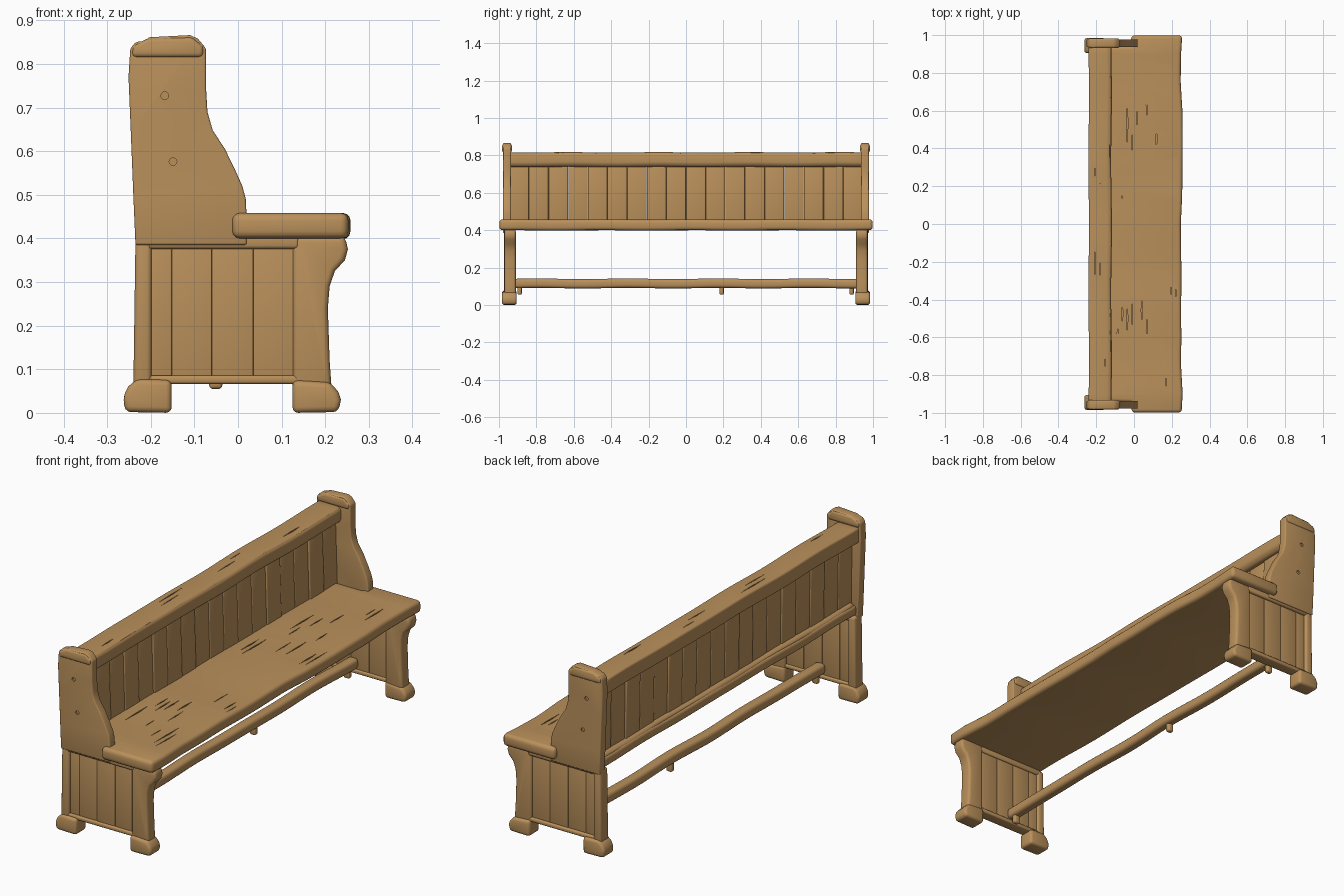
import bpy, bmesh, math, random
from mathutils import Vector

random.seed(4)
if "Cube" in bpy.data.objects:
    bpy.data.objects.remove(bpy.data.objects["Cube"])

wood = bpy.data.materials.new("warm_wood")
wood.use_nodes = True
COLOUR = (0.49, 0.28, 0.105, 1)
wood.diffuse_color = COLOUR
wood.node_tree.nodes["Principled BSDF"].inputs["Base Color"].default_value = COLOUR


def finish(name, bm):
    bmesh.ops.recalc_face_normals(bm, faces=bm.faces)
    mesh = bpy.data.meshes.new(name)
    bm.to_mesh(mesh)
    bm.free()
    mesh.materials.append(wood)
    ob = bpy.data.objects.new(name, mesh)
    bpy.context.collection.objects.link(ob)
    return ob


def add_prism(bm, pts, axis, lo, hi):
    """Extrude an outline along y or z."""
    place = (lambda p, t: (p[0], t, p[1])) if axis == "y" else (lambda p, t: (p[0], p[1], t))
    base = bm.faces.new([bm.verts.new(place(p, lo)) for p in pts])
    top = bmesh.ops.extrude_face_region(bm, geom=[base])["geom"]
    shift = Vector(place((0, 0), hi - lo))
    bmesh.ops.translate(bm, verts=[v for v in top if isinstance(v, bmesh.types.BMVert)], vec=shift)


def prism(name, pts, axis, lo, hi, bevel=0.01, wobble=0.0):
    bm = bmesh.new()
    add_prism(bm, pts, axis, min(lo, hi), max(lo, hi))
    bmesh.ops.recalc_face_normals(bm, faces=bm.faces)
    sharp = [e for e in bm.edges if e.calc_face_angle(0) > math.radians(32)]
    bmesh.ops.bevel(bm, geom=sharp, offset=bevel, segments=3, profile=0.5,
                    affect="EDGES", clamp_overlap=True)
    if wobble:
        # gentle hand-worn waviness along the length
        for i in range(-15, 16):
            bmesh.ops.bisect_plane(bm, geom=bm.verts[:] + bm.edges[:] + bm.faces[:],
                                   plane_co=(0, i * 0.06, 0), plane_no=(0, 1, 0))
        phase = random.uniform(0, 6)
        for v in bm.verts:
            y = v.co.y
            v.co.x += wobble * math.sin(y * 9 + phase)
            v.co.z += wobble * 0.6 * math.sin(y * 13 + phase * 2)
    return finish(name, bm)


def rect(x0, x1, z0, z1):
    return [(x0, z0), (x1, z0), (x1, z1), (x0, z1)]


def carve(ob, bm):
    """Subtract a temporary cutter and bake the result."""
    cutter = finish("cutter", bm)
    cutter.hide_render = True
    mod = ob.modifiers.new("carve", "BOOLEAN")
    mod.operation, mod.solver, mod.object = "DIFFERENCE", "EXACT", cutter
    graph = bpy.context.evaluated_depsgraph_get()
    mesh = bpy.data.meshes.new_from_object(ob.evaluated_get(graph))
    ob.modifiers.clear()
    ob.data = mesh
    bpy.data.objects.remove(cutter)


def cracks(ob, x0, x1, lanes, z, reach):
    """Long thin splits in the top of a board, one per lane."""
    bm = bmesh.new()
    for i in range(lanes):
        x = x0 + (x1 - x0) * (i + 0.5) / lanes
        for half in (-1, 1):
            y, r = half * random.uniform(0.15, reach), random.uniform(0.04, 0.1)
            w = random.uniform(0.002, 0.004)
            add_prism(bm, [(x - w, y), (x, y - r), (x + w, y + r * 0.2), (x, y + r)],
                      "z", z - 0.008, z + 0.02)
    carve(ob, bm)


# --- End frames -----------------------------------------------------------
UPRIGHT = [(-0.235, 0.385), (-0.24, 0.5), (-0.246, 0.65), (-0.251, 0.77), (-0.247, 0.835),
           (-0.235, 0.85), (-0.212, 0.853), (-0.205, 0.861), (-0.11, 0.866), (-0.092, 0.858),
           (-0.073, 0.835), (-0.073, 0.74), (-0.07, 0.69), (-0.058, 0.648), (-0.03, 0.605),
           (-0.008, 0.56), (0.01, 0.52), (0.018, 0.49), (0.02, 0.44), (0.02, 0.385)]
FRONT_POST = [(0.125, 0.05), (0.215, 0.05), (0.21, 0.12), (0.206, 0.24), (0.21, 0.29),
              (0.222, 0.325), (0.245, 0.35), (0.252, 0.375), (0.245, 0.405), (0.125, 0.405)]
BACK_POST = [(-0.24, 0.05), (-0.198, 0.05), (-0.198, 0.4), (-0.235, 0.4)]
BACK_FOOT = [(-0.258, 0.002), (-0.152, 0), (-0.152, 0.075), (-0.232, 0.078),
             (-0.252, 0.06), (-0.264, 0.035)]
FRONT_FOOT = [(0.125, 0), (0.23, 0.002), (0.236, 0.03), (0.23, 0.048), (0.212, 0.07),
              (0.125, 0.075)]

for side, s in (("left", 1), ("right", -1)):
    # names follow the model facing -y: the two ends are far and near
    end = "back" if s > 0 else "front"
    upright = prism(end + "_upright", UPRIGHT, "y", s * 0.936, s * 0.978, 0.011)
    prism(end + "_cap", [(-0.244, 0.815), (-0.08, 0.815), (-0.078, 0.84), (-0.105, 0.862),
                         (-0.205, 0.859), (-0.242, 0.842)],
          "y", s * 0.931, s * 0.983, 0.01)
    # peg holes on the outer face
    bm = bmesh.new()
    for x, z in ((-0.168, 0.727), (-0.149, 0.576)):
        ring = [(x + 0.009 * math.cos(a * math.tau / 10), z + 0.009 * math.sin(a * math.tau / 10))
                for a in range(10)]
        add_prism(bm, ring, "y", s * 0.971, s * 1.0)
    carve(upright, bm)

    prism(end + "_front_post", FRONT_POST, "y", s * 0.91, s * 0.971, 0.013)
    prism(end + "_back_post", BACK_POST, "y", s * 0.912, s * 0.973, 0.011)
    prism(end + "_back_foot", BACK_FOOT, "y", s * 0.905, s * 0.984, 0.013)
    prism(end + "_front_foot", FRONT_FOOT, "y", s * 0.905, s * 0.984, 0.013)
    prism(end + "_top_rail", rect(-0.215, 0.14, 0.376, 0.408), "y", s * 0.914, s * 0.972, 0.008)
    prism(end + "_bottom_rail", rect(-0.215, 0.14, 0.066, 0.086), "y", s * 0.915, s * 0.97, 0.007)
    # vertical boards inside the frame
    edges = [-0.21, -0.152, -0.06, 0.035, 0.135]
    for i, (a, b) in enumerate(zip(edges, edges[1:])):
        d = random.uniform(0, 0.003)
        prism(f"{end}_panel_board_{i + 1}", rect(a, b, 0.075, 0.39), "y",
              s * 0.922, s * (0.958 + d), 0.003)

# --- Seat -----------------------------------------------------------------
outline = [(-0.222, -0.94), (-0.015, -0.94), (-0.015, -0.998), (0.25, -0.998)]
outline += [(0.25 + random.uniform(-0.003, 0.008), -0.9 + 0.15 * i) for i in range(13)]
outline += [(0.255, 0.998), (-0.015, 0.998), (-0.015, 0.94), (-0.222, 0.94)]
seat = prism("seat", outline, "z", 0.399, 0.457, 0.017, 0.002)
cracks(seat, -0.1, 0.235, 13, 0.457, 0.8)

# --- Backrest -------------------------------------------------------------
rail = prism("backrest_top_rail",
             [(-0.24, 0.745), (-0.205, 0.738), (-0.135, 0.738), (-0.119, 0.755),
              (-0.119, 0.805), (-0.135, 0.816), (-0.24, 0.816)],
             "y", -0.945, 0.945, 0.012, 0.002)
cracks(rail, -0.22, -0.14, 3, 0.816, 0.75)
prism("backrest_bottom_rail", rect(-0.228, -0.18, 0.4, 0.447), "y", -0.945, 0.945, 0.013, 0.002)

PLANKS = 18
width = 1.89 / PLANKS
for i in range(PLANKS):
    y = -0.945 + width * i
    d = random.uniform(-0.003, 0.003)
    prism(f"backrest_plank_{i + 1}",
          [(-0.2 + d, 0.43), (-0.14 + d, 0.43), (-0.15 + d, 0.76), (-0.205 + d, 0.76)],
          "y", y + 0.0005, y + width - 0.0005, 0.005)

# --- Stretcher and its pegs ----------------------------------------------
prism("stretcher", rect(-0.075, -0.025, 0.09, 0.14), "y", -0.93, 0.93, 0.016, 0.003)
for i, y in enumerate((-0.89, 0.19, 0.885)):
    prism(f"stretcher_peg_{i + 1}",
          [(-0.066, y - 0.012), (-0.036, y - 0.012), (-0.036, y + 0.012), (-0.066, y + 0.012)],
          "z", 0.055, 0.11, 0.008)

# --- Smooth worn surfaces with crisp joints -------------------------------
bpy.ops.object.select_all(action="DESELECT")
parts = [o for o in bpy.context.collection.objects if o.type == "MESH"]
for ob in parts:
    ob.select_set(True)
bpy.context.view_layer.objects.active = parts[0]
bpy.ops.object.shade_smooth_by_angle(angle=math.radians(40))
